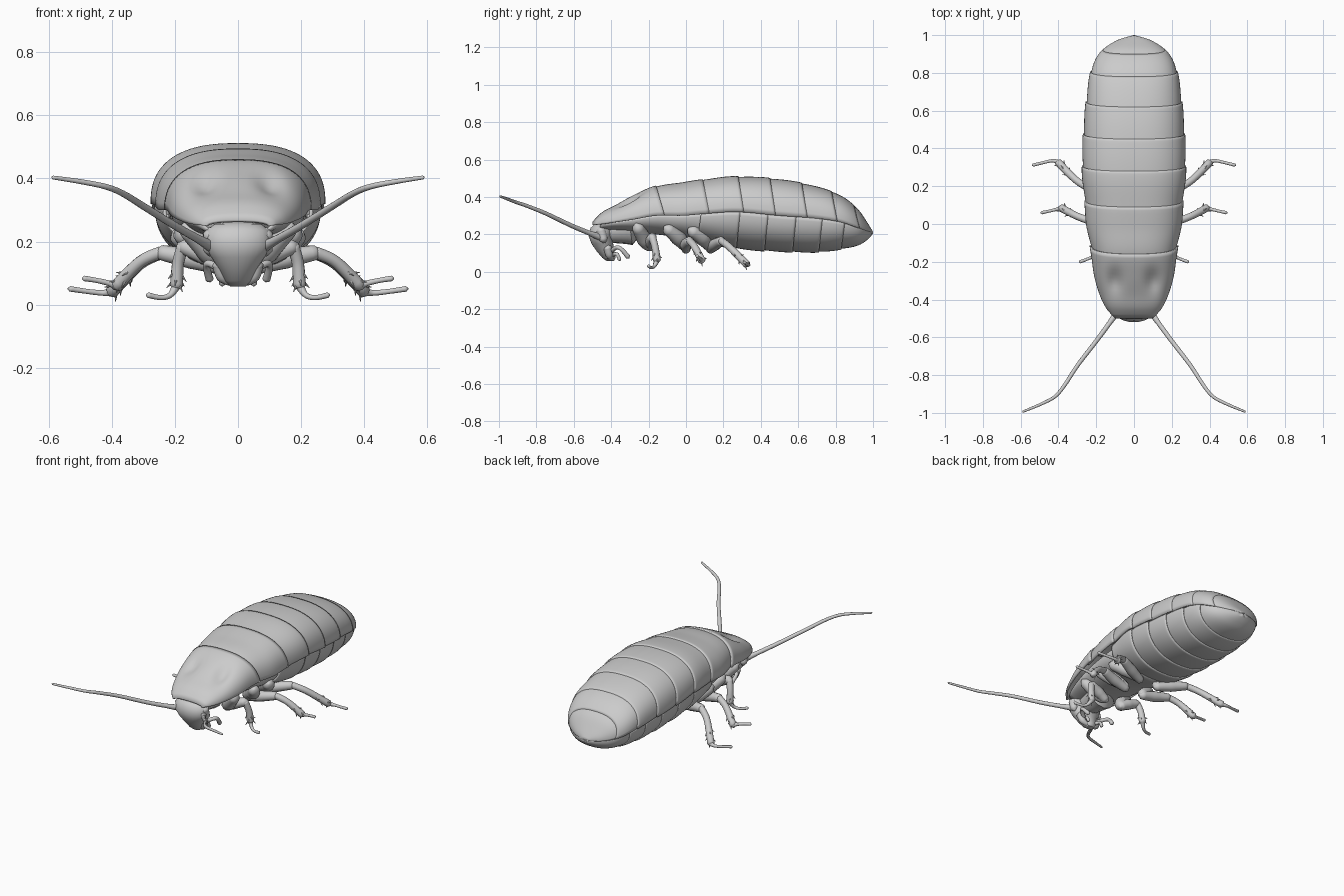
import bpy, bmesh, math
from mathutils import Vector

if "Cube" in bpy.data.objects:
    bpy.data.objects.remove(bpy.data.objects["Cube"])

# Body profile: y, half width, top z, side seam z, belly z
BODY = [(-.50, .10, .268, .25, .22), (-.45, .145, .318, .255, .22), (-.38, .18, .355, .265, .22),
        (-.28, .21, .41, .28, .21), (-.16, .228, .462, .30, .20), (-.02, .255, .48, .30, .18),
        (.10, .262, .497, .31, .15), (.27, .277, .512, .32, .12), (.50, .27, .497, .30, .105),
        (.70, .25, .457, .285, .102), (.83, .224, .407, .265, .118), (.92, .17, .335, .235, .14),
        (.975, .085, .255, .217, .175), (1.0, .002, .213, .21, .205)]


def profile(y):
    """Smooth interpolation through the body profile."""
    y = min(max(y, BODY[0][0]), BODY[-1][0])
    i = max(k for k in range(len(BODY) - 1) if BODY[k][0] <= y)
    a, b = BODY[i], BODY[i + 1]
    p, q = BODY[max(i - 1, 0)], BODY[min(i + 2, len(BODY) - 1)]
    d = b[0] - a[0]
    t = (y - a[0]) / d
    out = []
    for c in range(1, 5):
        m0 = (b[c] - p[c]) / (b[0] - p[0]) * d
        m1 = (q[c] - a[c]) / (q[0] - a[0]) * d
        out.append((2*t**3 - 3*t*t + 1) * a[c] + (t**3 - 2*t*t + t) * m0
                   + (3*t*t - 2*t**3) * b[c] + (t**3 - t*t) * m1)
    return out


def loft(name, rings, closed=True, caps=True, angle=50):
    """Skin a list of point rings into one smooth object."""
    bm = bmesh.new()
    vs = [[bm.verts.new(p) for p in r] for r in rings]
    n = len(rings[0])
    for r0, r1 in zip(vs, vs[1:]):
        for k in range(n if closed else n - 1):
            j = (k + 1) % n
            bm.faces.new((r0[k], r0[j], r1[j], r1[k]))
    if caps and closed:
        bm.faces.new(vs[0])
        bm.faces.new(vs[-1])
        bmesh.ops.recalc_face_normals(bm, faces=bm.faces)
    me = bpy.data.meshes.new(name)
    bm.to_mesh(me)
    bm.free()
    ob = bpy.data.objects.new(name, me)
    bpy.context.collection.objects.link(ob)
    bpy.ops.object.select_all(action='DESELECT')
    ob.select_set(True)
    bpy.context.view_layer.objects.active = ob
    bpy.ops.object.shade_smooth_by_angle(angle=math.radians(angle))
    return ob


def plate(name, y0, y1, top=True, skew0=.04, skew1=.04, flare=.035, wide=1.0, dents=False):
    """One overlapping body plate, upper (tergite) or lower (sternite)."""
    rings, n, m = [], 40, 16
    power = 2 / 2.5 if top else 2 / 2.2
    for i in range(m + 1):
        u = i / m
        f = 1 - flare + flare * math.sin(u * math.pi / 2)
        if u == 1 and y1 < .99:
            f -= .006
        ring = []
        for k in range(n + 1):
            a = math.pi * k / n
            if not top:
                a = -a
            c, h = math.cos(a), abs(math.sin(a)) ** power
            y = y0 + (y1 - y0) * u + (skew0 + (skew1 - skew0) * u) * (1 - h)
            w, zt, ze, zb = profile(y)
            x = math.copysign(abs(c) ** power, c) * w * f * wide
            z = ze + ((zt if top else zb) - ze) * h * f
            if dents:
                z -= .028 * math.exp(-((abs(x) - .10) / .04) ** 2 - ((y + .30) / .06) ** 2)
            ring.append((x, min(y, 1.0), z))
        rings.append(ring)
    ob = loft(name, rings, closed=False)
    if ob.data.polygons[len(ob.data.polygons) // 2].normal.z * (1 if top else -1) < 0:
        ob.data.flip_normals()
    s = ob.modifiers.new("thickness", 'SOLIDIFY')
    s.thickness = .010
    s.offset = -1
    return ob


def tube(name, pts, radii, sub=5, n=12):
    """Round limb through points with a radius at each, rounded ends."""
    P = [Vector(p) for p in pts]
    path = []
    for i in range(len(P) - 1):
        a, b = P[i], P[i + 1]
        p, q = P[max(i - 1, 0)], P[min(i + 2, len(P) - 1)]
        for s in range(sub):
            t = s / sub
            c = .5 * (2*a + (b - p)*t + (2*p - 5*a + 4*b - q)*t*t + (3*a - p - 3*b + q)*t**3)
            path.append((c, radii[i] + (radii[i + 1] - radii[i]) * t))
    path.append((P[-1], radii[-1]))
    d0, d1 = (P[0] - P[1]).normalized(), (P[-1] - P[-2]).normalized()
    for r in (.7, .25):
        path.insert(0, (P[0] + d0 * radii[0] * (1 - r), radii[0] * r))
        path.append((P[-1] + d1 * radii[-1] * (1 - r), radii[-1] * r))
    rings = []
    for i, (c, r) in enumerate(path):
        d = (path[min(i + 1, len(path) - 1)][0] - path[max(i - 1, 0)][0]).normalized()
        u = d.cross(Vector((.13, .31, .94))).normalized()
        v = d.cross(u)
        rings.append([c + r * (u * math.cos(2*math.pi*k/n) + v * math.sin(2*math.pi*k/n)) for k in range(n)])
    return loft(name, rings)


# Upper shell: shield, thorax plate, abdomen plates
plate("pronotum", -.50, -.16, skew0=0, skew1=.045, flare=0, dents=True)
plate("thorax_plate", -.21, .09, skew1=.035, flare=.06)
cuts = [.09, .28, .45, .62, .78, .90, 1.0]
for i, (a, b) in enumerate(zip(cuts, cuts[1:])):
    last = b == 1.0
    plate(f"abdomen_plate_{i + 1}", a - .04, b, skew0=.02 if last else .04, skew1=0 if last else .03)

# Underside: thorax core and belly plates
plate("thorax_underside", -.46, .16, top=False, skew0=0, skew1=0, flare=0, wide=.82)
cuts = [.10, .27, .42, .57, .71, .83, 1.0]
for i, (a, b) in enumerate(zip(cuts, cuts[1:])):
    plate(f"belly_plate_{i + 1}", a - .04, b, top=False, skew0=.02, skew1=0 if b == 1 else .02,
          wide=.96, flare=.05)

# Head: stacked ellipses (z, centre y, half width, half depth)
HEAD = [(.262, -.44, .03, .02), (.255, -.443, .075, .045), (.235, -.45, .10, .06), (.19, -.457, .106, .063),
        (.15, -.447, .085, .058), (.11, -.43, .058, .048), (.075, -.412, .042, .036), (.058, -.405, .025, .02)]
loft("head", [[(rx * math.cos(math.tau*k/28), cy + ry * math.sin(math.tau*k/28), z) for k in range(28)]
              for z, cy, rx, ry in HEAD])
tube("neck", [(0, -.44, .22), (0, -.30, .24)], [.06, .10])

# Leg joints (x, y, z): femur start, knee, shin end, foot points
LEGS = {
    "front": ([(.16, -.26, .24), (.09, -.22, .17), (.06, -.19, .13)], [(.06, -.19, .13), (.11, -.19, .16), (.175, -.18, .185)],
              [(.175, -.18, .185), (.19, -.165, .13), (.195, -.155, .06)],
              [(.195, -.155, .06), (.215, -.17, .03), (.245, -.185, .022), (.285, -.20, .03)]),
    "middle": ([(.18, -.10, .23), (.13, -.04, .18), (.06, .00, .13)], [(.06, .00, .12), (.15, .00, .145), (.245, .02, .165)],
               [(.245, .02, .165), (.31, .045, .135), (.385, .085, .06)],
               [(.385, .085, .06), (.41, .078, .068), (.45, .068, .077), (.488, .06, .083)]),
    "hind": ([(.19, .03, .22), (.14, .09, .18), (.06, .13, .13)], [(.06, .13, .12), (.15, .155, .145), (.24, .19, .165)],
             [(.24, .19, .165), (.31, .235, .13), (.40, .325, .04)],
             [(.40, .325, .04), (.43, .335, .037), (.48, .325, .042), (.533, .312, .05)]),
}


def flip(pts, s):
    return [(p[0] * s, p[1], p[2]) for p in pts]


for s, side in ((1, "right"), (-1, "left")):
    for leg, (coxa, femur, shin, foot) in LEGS.items():
        name = f"{side}_{leg}"
        tube(name + "_coxa", flip(coxa, s), [.03, .042, .026])
        tube(name + "_femur", flip(femur, s), [.024, .032, .024])
        tube(name + "_shin", flip(shin, s), [.02, .019, .021])
        tube(name + "_foot", flip(foot, s), [.015, .009, .008, .009])
        # spines around the shin
        a, b = Vector(shin[1]), Vector(shin[2])
        d = (b - a).normalized()
        u = d.cross(Vector((0, 0, 1))).normalized()
        v = d.cross(u)
        for k in range(7):
            ang = k * 2.4
            o = u * math.cos(ang) + v * math.sin(ang)
            base = a.lerp(b, .4 + .09 * k) + o * .013
            tip = base + o * .018 + d * .02
            tip.z = max(tip.z, .001)
            tube(f"{name}_spine_{k + 1}", flip([base, tip], s), [.006, .001], sub=2, n=6)

    # Antennae, eyes and mouthparts
    tube(side + "_antenna", flip([(.085, -.46, .185), (.13, -.525, .21), (.20, -.62, .25), (.30, -.75, .312),
                                  (.365, -.85, .352), (.42, -.915, .374), (.50, -.957, .39), (.587, -.993, .403)], s),
         [.019, .013, .012, .011, .010, .009, .008, .006])
    tube(side + "_eye", flip([(.085, -.455, .225), (.088, -.44, .17)], s), [.026, .022])
    tube(side + "_mandible", flip([(.06, -.42, .13), (.05, -.41, .09), (.02, -.40, .07)], s), [.022, .02, .012])
    tube(side + "_long_palp", flip([(.05, -.40, .11), (.09, -.37, .13), (.10, -.345, .12), (.09, -.31, .08)], s),
         [.012, .011, .011, .013])
    tube(side + "_short_palp", flip([(.03, -.39, .09), (.05, -.37, .095), (.05, -.355, .065)], s), [.010, .009, .010])
